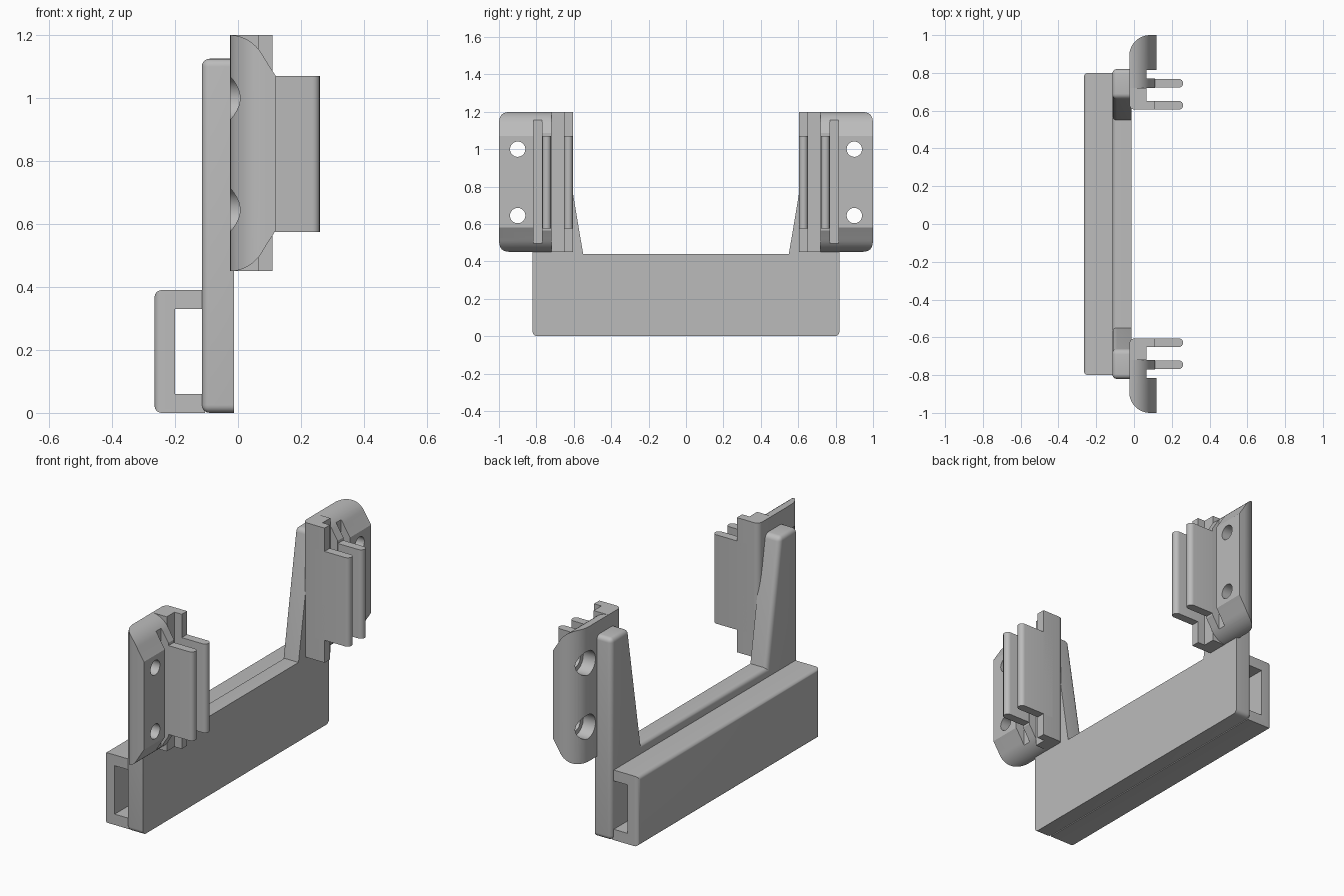
import bpy, bmesh
from math import sin, cos, radians
from mathutils import Vector

if "Cube" in bpy.data.objects:
    bpy.data.objects.remove(bpy.data.objects["Cube"], do_unlink=True)

grey = bpy.data.materials.new("plain_grey")
grey.use_nodes = True
tone = (0.5, 0.5, 0.5, 1)
grey.diffuse_color = tone
grey.node_tree.nodes["Principled BSDF"].inputs["Base Color"].default_value = tone


def prism(name, outline, axis, lo, hi, round_edge=None, radius=0.025):
    """Extrude an outline along an axis; round the edges chosen by a rule."""
    def place(a, b, c):
        return {"x": (c, a, b), "y": (a, c, b), "z": (a, b, c)}[axis]
    bm = bmesh.new()
    face = bm.faces.new([bm.verts.new(place(a, b, lo)) for a, b in outline])
    ext = bmesh.ops.extrude_face_region(bm, geom=[face])
    moved = [g for g in ext["geom"] if isinstance(g, bmesh.types.BMVert)]
    bmesh.ops.translate(bm, verts=moved, vec=Vector(place(0, 0, hi - lo)))
    if round_edge:
        edges = [e for e in bm.edges if round_edge(e.verts[0].co, e.verts[1].co)]
        bmesh.ops.bevel(bm, geom=edges, offset=radius, segments=5,
                        profile=0.5, affect="EDGES", clamp_overlap=True)
    bmesh.ops.recalc_face_normals(bm, faces=bm.faces)
    mesh = bpy.data.meshes.new(name)
    bm.to_mesh(mesh)
    bm.free()
    obj = bpy.data.objects.new(name, mesh)
    bpy.context.collection.objects.link(obj)
    mesh.materials.append(grey)
    return obj


def activate(obj):
    bpy.ops.object.select_all(action="DESELECT")
    obj.select_set(True)
    bpy.context.view_layer.objects.active = obj


def boolean(obj, cutter, operation):
    mod = obj.modifiers.new("cut", "BOOLEAN")
    mod.operation, mod.solver, mod.object = operation, "EXACT", cutter
    activate(obj)
    bpy.ops.object.modifier_apply(modifier=mod.name)
    bpy.data.objects.remove(cutter, do_unlink=True)


def arc(cx, cy, r, start, end, n=8, ry=None):
    angles = [radians(start + (end - start) * i / n) for i in range(n + 1)]
    return [(cx + r * cos(t), cy + (ry or r) * sin(t)) for t in angles]


def flip(outline, side):
    return [(x, y * side) for x, y in outline]


parts = []

# Backing plate with two tapering arms
half = [(0.82, 0), (0.82, 1.125), (0.665, 1.125), (0.55, 0.44)]
plate = half + [(-y, z) for y, z in reversed(half)]
back = -0.115


def plate_edges(a, b):
    on_back = abs(a.x - back) < 1e-4 and abs(b.x - back) < 1e-4
    corner = abs(a.x - b.x) > 0.05 and (abs(a.y) > 0.81 or a.z > 1.1)
    return on_back or corner


parts.append(prism("backing_plate", plate, "x", back, -0.012, plate_edges))

# Hollow sleeve behind the plate
sleeve = [(-0.105, 0), (-0.265, 0), (-0.265, 0.39), (-0.105, 0.39),
          (-0.105, 0.33), (-0.2, 0.33), (-0.2, 0.06), (-0.105, 0.06)]
parts.append(prism("sleeve", sleeve, "y", -0.8, 0.8,
                   lambda a, b: a.x < -0.26 and b.x < -0.26, 0.022))

# Side profile that trims the screw flange at its top and bottom
top = arc(-0.025, 1.055, 0.125, 90, 30, 10, 0.145) + [(0.12, 1.07)]
bottom = [(x, 1.65 - z) for x, z in reversed(top)]
trim = top + [(0.2, 1.07), (0.2, 0.58)] + bottom

for side, label in ((1, "back"), (-1, "front")):
    # Screw flange with rounded outer corner and a narrow slot
    outline = [(-0.025, 0.72), (0.11, 0.72), (0.11, 0.77), (0.065, 0.77),
               (0.065, 0.815), (0.12, 0.815), (0.12, 1.0)]
    outline += arc(0.085, 0.89, 0.11, 90, 180, 12)
    flange = prism(label + "_screw_flange", flip(outline, side), "z", 0.45, 1.2)
    boolean(flange, prism("trim", trim, "y", -1.2, 1.2), "INTERSECT")
    # Counterbored screw holes
    for z in (1.0, 0.645):
        for r, lo, hi in ((0.041, -0.2, 0.3), (0.067, -0.2, 0.05)):
            ring = arc(0.9 * side, z, r, 0, 360, 32)[:-1]
            boolean(flange, prism("drill", ring, "x", lo, hi), "DIFFERENCE")
    parts.append(flange)

    # Inner post with a full-height lip
    post = arc(0.005, 0.635, 0.03, 180, 270, 6)
    post += [(0.11, 0.605), (0.11, 0.652), (0.065, 0.652),
             (0.065, 0.72), (-0.025, 0.72)]
    parts.append(prism(label + "_inner_post", flip(post, side), "z", 0.45, 1.2))

    # Pair of projecting clip rails with rounded tips
    for y, name in ((0.6285, "_inner_rail"), (0.745, "_outer_rail")):
        r = 0.0235
        rail = [(0.05, y - r)] + arc(0.26 - r, y, r, -90, 90) + [(0.05, y + r)]
        parts.append(prism(label + name, flip(rail, side), "z", 0.575, 1.07))

for obj in parts:
    activate(obj)
    bpy.ops.object.shade_smooth_by_angle(angle=radians(30))
